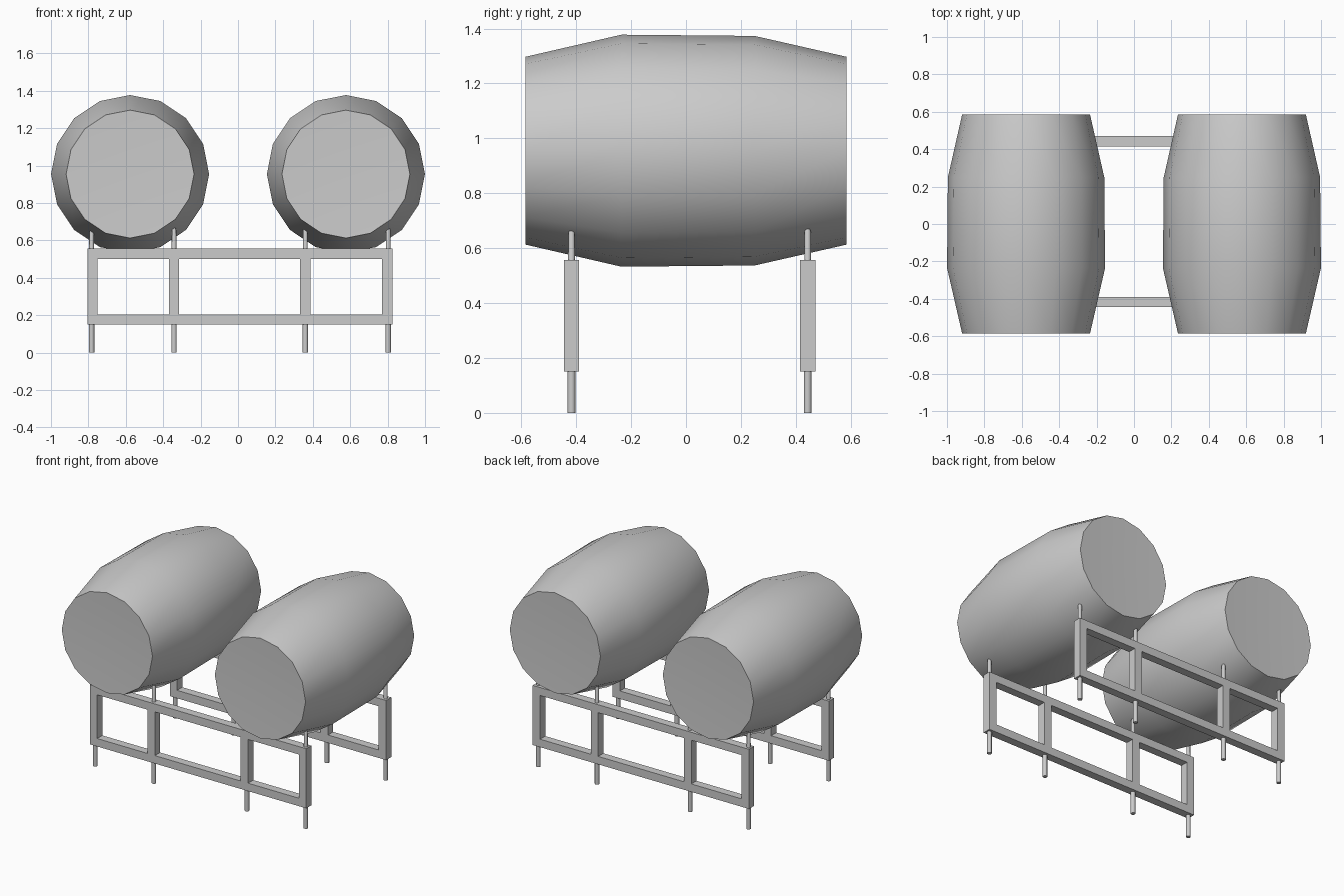
import bpy, bmesh, math

if "Cube" in bpy.data.objects:
    bpy.data.objects.remove(bpy.data.objects["Cube"])

def make_object(name, bm):
    bmesh.ops.recalc_face_normals(bm, faces=bm.faces[:])
    mesh = bpy.data.meshes.new(name)
    bm.to_mesh(mesh)
    bm.free()
    obj = bpy.data.objects.new(name, mesh)
    bpy.context.collection.objects.link(obj)
    return obj

def smooth(obj, degrees):
    bpy.ops.object.select_all(action='DESELECT')
    obj.select_set(True)
    bpy.context.view_layer.objects.active = obj
    bpy.ops.object.shade_smooth_by_angle(angle=math.radians(degrees))

def lathe(name, profile, sides, axis, origin):
    """Loft rings of (position, radius) along y or z, with closed ends."""
    bm = bmesh.new()
    rings = []
    for pos, r in profile:
        ring = []
        for i in range(sides):
            a = 2 * math.pi * i / sides
            u, v = r * math.cos(a), r * math.sin(a)
            p = (u, pos, v) if axis == 'y' else (u, v, pos)
            ring.append(bm.verts.new([p[k] + origin[k] for k in range(3)]))
        rings.append(ring)
    for a, b in zip(rings, rings[1:]):
        for i in range(sides):
            j = (i + 1) % sides
            bm.faces.new((a[i], a[j], b[j], b[i]))
    bm.faces.new(rings[0])
    bm.faces.new(rings[-1])
    return bm

def box(name, lo, hi):
    bm = bmesh.new()
    bmesh.ops.create_cube(bm, size=1)
    for v in bm.verts:
        v.co = [(lo[k] + hi[k]) / 2 + v.co[k] * (hi[k] - lo[k]) for k in range(3)]
    return make_object(name, bm)

# Barrels: 16-sided, with very slightly dished heads
PROFILE = [(-0.585, 0.342), (-0.235, 0.4225), (0.25, 0.418), (0.585, 0.342)]
for side, x in (("left", -0.577), ("right", 0.577)):
    bm = lathe("barrel", PROFILE, 16, 'y', (x, 0, 0.955))
    bm.faces.ensure_lookup_table()
    for head in [f for f in bm.faces if len(f.verts) == 16]:
        inward = 0.012 if head.calc_center_median().y < 0 else -0.012
        fan = bmesh.ops.poke(bm, faces=[head])
        fan["verts"][0].co.y += inward
    smooth(make_object(side + "_barrel", bm), 45)

# Two rack frames: rails, posts and round pegs running through the posts
POSTS = [(-0.805, -0.75), (-0.37, -0.315), (0.332, 0.388), (0.77, 0.826)]
PEGS = [-0.783, -0.342, 0.36, 0.803]
for end, y, top in (("front", -0.417, 0.666), ("back", 0.443, 0.671)):
    y0, y1 = y - 0.028, y + 0.028
    for rail, z0 in (("lower", 0.15), ("upper", 0.502)):
        box(f"{end}_{rail}_rail", (-0.805, y0, z0), (0.826, y1, z0 + 0.054))
    for n, (x0, x1) in enumerate(POSTS, 1):
        box(f"{end}_post_{n}", (x0, y0, 0.204), (x1, y1, 0.502))
    for n, x in enumerate(PEGS, 1):
        pegs = [(0, 0.0145), (0.3, 0.0145), (top - 0.01, 0.012), (top, 0.008)]
        smooth(make_object(f"{end}_peg_{n}", lathe("peg", pegs, 10, 'z', (x, y, 0))), 40)
